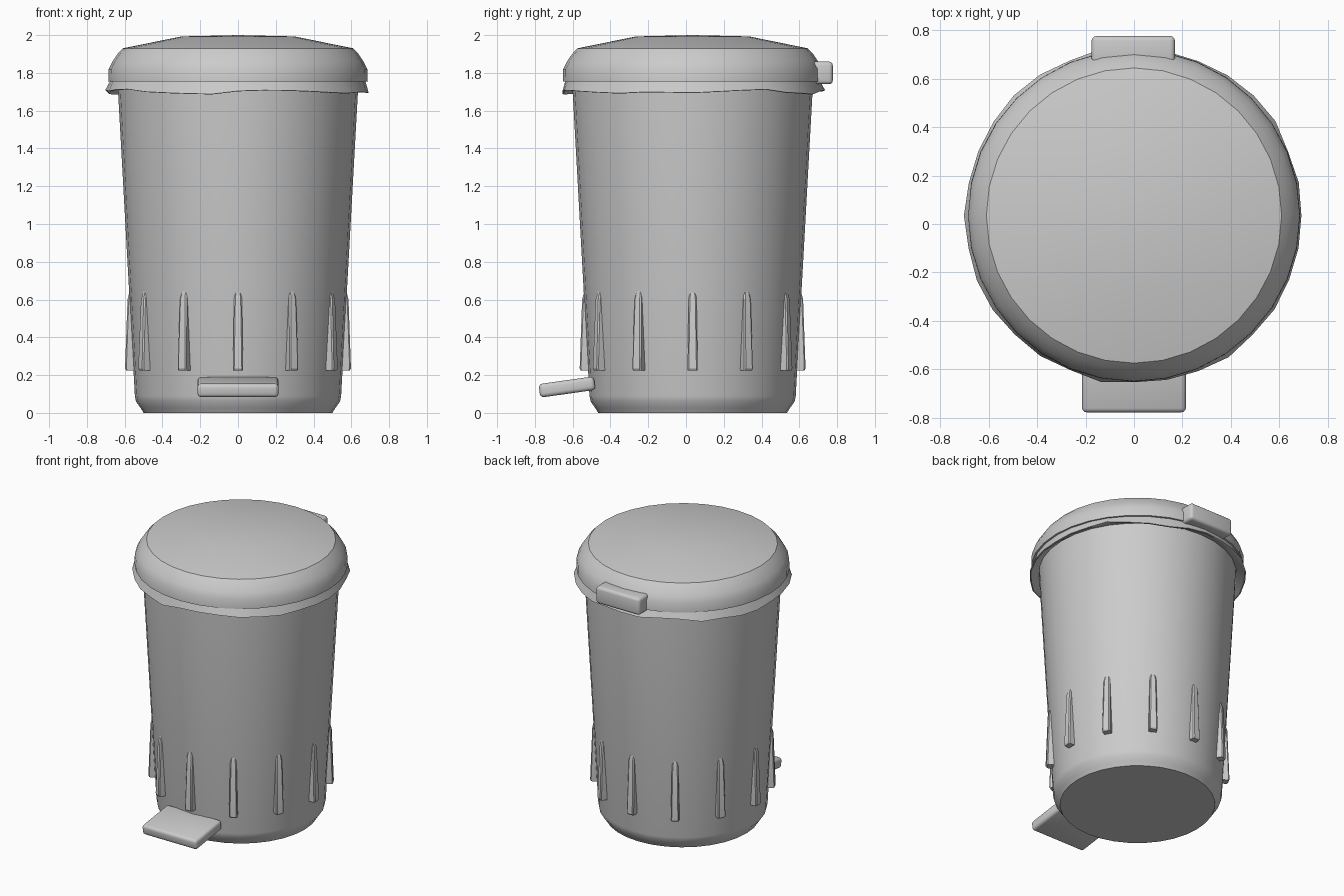
import bpy, bmesh, math, random
from mathutils import Matrix, Vector

if "Cube" in bpy.data.objects:
    bpy.data.objects.remove(bpy.data.objects["Cube"])

random.seed(4)
CY = 0.035          # bin axis
SEG = 32

grey = bpy.data.materials.new("grey_plastic")
grey.diffuse_color = (0.6, 0.6, 0.6, 1)
grey.use_nodes = True
grey.node_tree.nodes["Principled BSDF"].inputs["Base Color"].default_value = grey.diffuse_color


def finish(name, bm, angle=30):
    bmesh.ops.recalc_face_normals(bm, faces=bm.faces)
    me = bpy.data.meshes.new(name)
    bm.to_mesh(me)
    bm.free()
    me.materials.append(grey)
    ob = bpy.data.objects.new(name, me)
    bpy.context.collection.objects.link(ob)
    bpy.ops.object.select_all(action='DESELECT')
    ob.select_set(True)
    bpy.context.view_layer.objects.active = ob
    bpy.ops.object.shade_smooth_by_angle(angle=math.radians(angle))
    return ob


def lathe(name, profile, wobble=None, closed=False):
    """Revolve (radius, z) points; radius 0 becomes a pole."""
    bm = bmesh.new()
    rings = []
    for j, (r, z) in enumerate(profile):
        if r == 0:
            rings.append([bm.verts.new((0, CY, z))] * SEG)
            continue
        ring = []
        for i in range(SEG):
            a = 2 * math.pi * i / SEG
            dr, dz = wobble(j, i) if wobble else (0, 0)
            ring.append(bm.verts.new(((r + dr) * math.cos(a), CY + (r + dr) * math.sin(a), z + dz)))
        rings.append(ring)
    pairs = list(zip(rings, rings[1:]))
    if closed:
        pairs.append((rings[-1], rings[0]))
    for a, b in pairs:
        for i in range(SEG):
            k = (i + 1) % SEG
            bm.faces.new(list(dict.fromkeys((a[i], a[k], b[k], b[i]))))
    return finish(name, bm)


def rounded_box(name, size, loc, tilt=0, bevel=0.02):
    bm = bmesh.new()
    bmesh.ops.create_cube(bm, size=1)
    bmesh.ops.scale(bm, vec=size, verts=bm.verts)
    bmesh.ops.bevel(bm, geom=bm.edges[:], offset=bevel, segments=3, profile=0.5, affect='EDGES')
    bmesh.ops.transform(bm, matrix=Matrix.Translation(loc) @ Matrix.Rotation(math.radians(tilt), 4, 'X'),
                        verts=bm.verts)
    return finish(name, bm, 40)


# tapered body with chamfered foot
lathe("bin_body", [(0, 0), (0.50, 0), (0.515, 0.025), (0.54, 0.06), (0.546, 0.09),
                   (0.635, 1.70), (0.637, 1.76), (0, 1.76)])

# domed lid
lathe("lid", [(0, 2.0), (0.3, 1.993), (0.61, 1.93), (0.638, 1.90), (0.665, 1.86),
              (0.685, 1.82), (0.687, 1.755), (0.64, 1.75), (0, 1.75)])

# uneven liner bag edge hanging under the lid
wave = [(random.uniform(-0.008, 0.008), 0.008 * math.sin(i * math.pi / 4) + random.uniform(-0.009, 0.009))
        for i in range(SEG)]
lathe("liner_edge", [(0.672, 1.765), (0.696, 1.702), (0.688, 1.70), (0.636, 1.725)],
      wobble=lambda j, i: wave[i] if j in (1, 2) else (0, 0), closed=True)

# twelve tapered ribs around the lower body
bm = bmesh.new()
for n in range(12):
    rot = Matrix.Translation((0, CY, 0)) @ Matrix.Rotation(n * math.pi / 6, 4, 'Z')
    loops = []
    for z, w, outer, inner in ((0.225, 0.026, 0.592, 0.53), (0.235, 0.027, 0.598, 0.53),
                               (0.60, 0.021, 0.585, 0.55), (0.65, 0.016, 0.572, 0.55)):
        pts = [(inner, -w), (outer - 0.007, -w), (outer, -w + 0.007),
               (outer, w - 0.007), (outer - 0.007, w), (inner, w)]
        loops.append([bm.verts.new(rot @ Vector((x, y, z))) for x, y in pts])
    for a, b in zip(loops, loops[1:]):
        for i in range(6):
            k = (i + 1) % 6
            bm.faces.new((a[i], a[k], b[k], b[i]))
    bm.faces.new(loops[0])
    bm.faces.new(loops[-1])
finish("body_ribs", bm)

# foot pedal and rear hinge
rounded_box("foot_pedal", (0.43, 0.295, 0.072), (0, -0.63, 0.137), tilt=8)
rounded_box("rear_hinge", (0.345, 0.13, 0.12), (-0.003, 0.712, 1.80))
